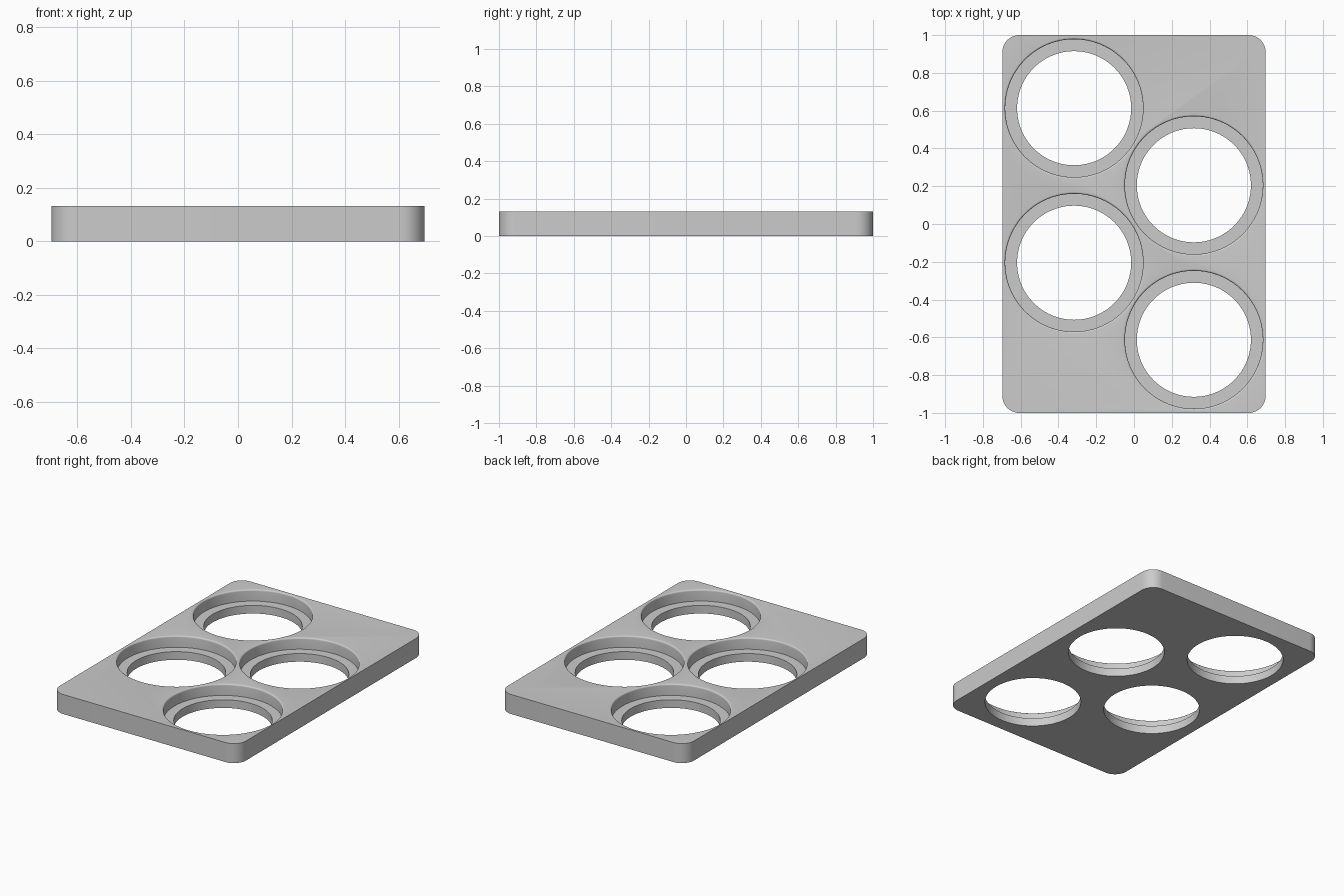
import bpy, bmesh
from math import sin, cos, pi, radians

cube = bpy.data.objects.get("Cube")
if cube:
    bpy.data.objects.remove(cube, do_unlink=True)

HALF_X, HALF_Y, HEIGHT, CORNER = 0.697, 1.0, 0.132, 0.09
HOLE_R, RECESS_R, LEDGE_Z, FILLET = 0.302, 0.365, 0.055, 0.01
CENTRES = [(-0.317, 0.613), (0.317, 0.205), (-0.317, -0.205), (0.317, -0.613)]

grey = bpy.data.materials.new("plain_grey")
grey.use_nodes = True
colour = (0.6, 0.6, 0.6, 1)
grey.diffuse_color = colour
grey.node_tree.nodes["Principled BSDF"].inputs["Base Color"].default_value = colour


def make_object(name, bm):
    bmesh.ops.recalc_face_normals(bm, faces=bm.faces)
    mesh = bpy.data.meshes.new(name)
    bm.to_mesh(mesh)
    bm.free()
    mesh.materials.append(grey)
    obj = bpy.data.objects.new(name, mesh)
    bpy.context.collection.objects.link(obj)
    return obj


def make_plate():
    """Rounded rectangle raised to full height."""
    bm = bmesh.new()
    outline = []
    for quarter, (sx, sy) in enumerate([(1, 1), (-1, 1), (-1, -1), (1, -1)]):
        for i in range(13):
            a = (quarter + i / 12) * pi / 2
            outline.append(bm.verts.new((sx * (HALF_X - CORNER) + CORNER * cos(a),
                                         sy * (HALF_Y - CORNER) + CORNER * sin(a), 0)))
    base = bm.faces.new(outline)
    raised = bmesh.ops.extrude_face_region(bm, geom=[base])["geom"]
    bmesh.ops.translate(bm, vec=(0, 0, HEIGHT),
                        verts=[v for v in raised if isinstance(v, bmesh.types.BMVert)])
    return make_object("holder_plate", bm)


def make_cutters():
    """Turned stepped plugs: through hole, ledge, recess and rounded rim."""
    profile = [(HOLE_R, -0.05), (HOLE_R, LEDGE_Z), (RECESS_R, LEDGE_Z)]
    for i in range(7):
        a = i / 6 * pi / 2
        profile.append((RECESS_R + FILLET * (1 - cos(a)), HEIGHT - FILLET * (1 - sin(a))))
    profile.append((RECESS_R + FILLET, HEIGHT + 0.05))
    steps = 96
    bm = bmesh.new()
    for cx, cy in CENTRES:
        rings = [[bm.verts.new((cx + r * cos(2 * pi * k / steps),
                                cy + r * sin(2 * pi * k / steps), z))
                  for k in range(steps)] for r, z in profile]
        for low, high in zip(rings, rings[1:]):
            for k in range(steps):
                n = (k + 1) % steps
                bm.faces.new((low[k], low[n], high[n], high[k]))
        bm.faces.new(rings[0])
        bm.faces.new(rings[-1])
    return make_object("hole_cutter", bm)


plate = make_plate()
cutter = make_cutters()
cutter.hide_render = True

# Cut the four stepped holes, then drop the cutter
cut = plate.modifiers.new("holes", 'BOOLEAN')
cut.operation = 'DIFFERENCE'
cut.solver = 'EXACT'
cut.object = cutter
bpy.ops.object.select_all(action='DESELECT')
bpy.context.view_layer.objects.active = plate
plate.select_set(True)
bpy.ops.object.modifier_apply(modifier=cut.name)
bpy.data.objects.remove(cutter, do_unlink=True)

bpy.ops.object.shade_smooth_by_angle(angle=radians(30))
